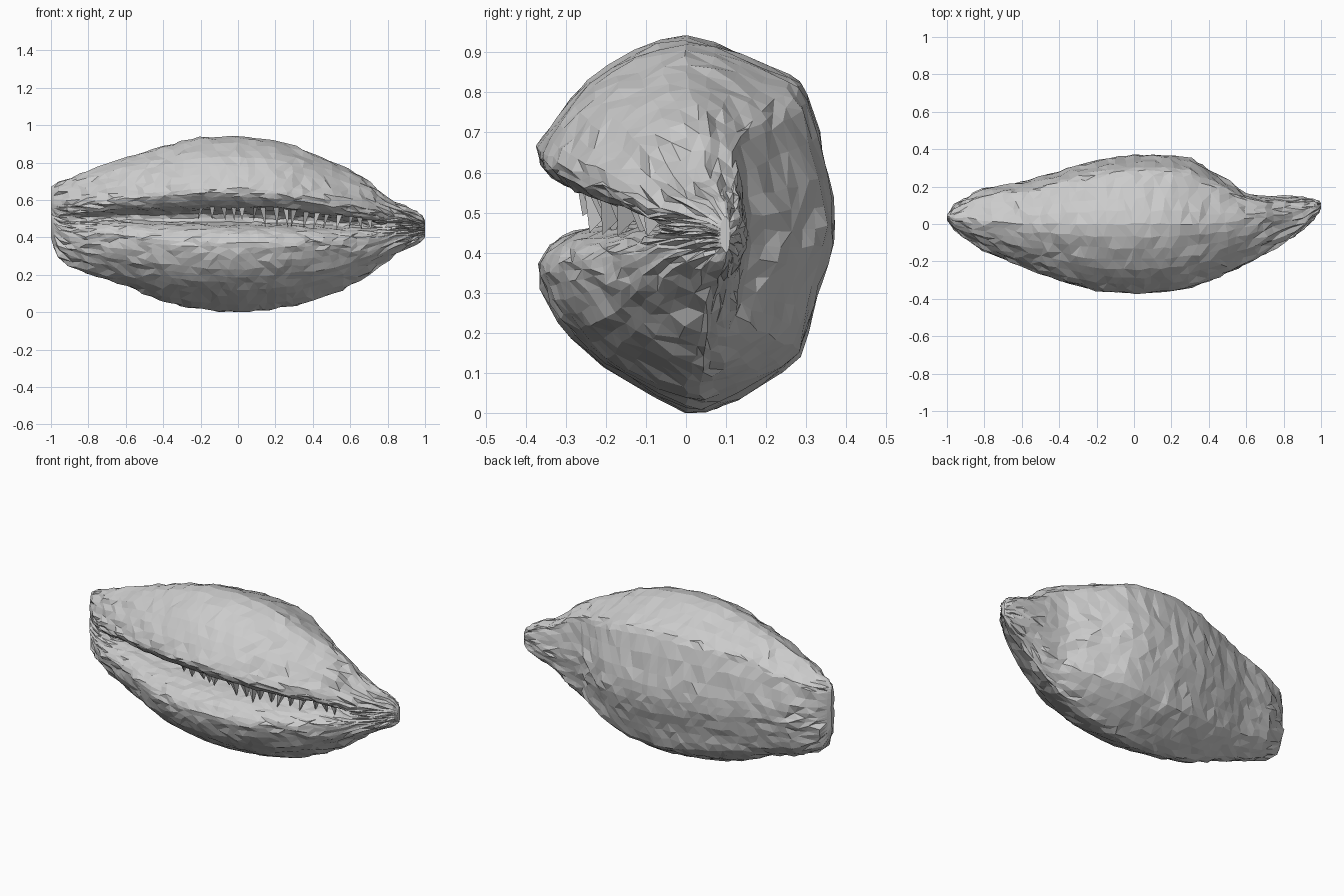
import bpy, bmesh, math, random
from mathutils import Vector

if "Cube" in bpy.data.objects:
    bpy.data.objects.remove(bpy.data.objects["Cube"])

random.seed(4)

# Cross-section of the shell: (y as fraction of half depth, z as fraction of height)
SECTION = [(0, 1), (-.36, .955), (-.66, .88), (-.88, .78), (-1, .70), (-.97, .655), (-.82, .605),
           (-.56, .58), (-.32, .555), (-.30, .51), (-.52, .495), (-.76, .475), (-.92, .44),
           (-1, .39), (-.98, .33), (-.87, .24), (-.68, .16), (-.42, .085), (0, 0), (.22, .012),
           (.5, .07), (.76, .15), (.85, .27), (.95, .39), (1, .5), (.95, .64), (.82, .84),
           (.7, .89), (.38, .95)]
SLOT = range(5, 13)

# Outline read along x: (x, front y, back y, bottom z, top z)
OUTLINE = [(-1, .02, .05, .40, .67), (-.985, .0, .07, .345, .68), (-.95, -.04, .11, .285, .70),
           (-.9, -.08, .14, .25, .72), (-.8, -.14, .19, .205, .755), (-.6, -.225, .225, .14, .83),
           (-.4, -.30, .285, .06, .89), (-.2, -.355, .345, .018, .935), (0, -.37, .37, 0, .945),
           (.2, -.355, .37, .022, .92), (.3, -.335, .35, .04, .89), (.38, -.31, .30, .06, .86),
           (.5, -.26, .235, .10, .81), (.58, -.22, .175, .135, .775), (.62, -.20, .15, .155, .755),
           (.7, -.16, .15, .20, .70), (.78, -.115, .15, .27, .625), (.85, -.07, .148, .315, .585),
           (.92, -.01, .143, .345, .56), (.97, .05, .13, .375, .53), (1, .085, .11, .40, .49)]
CENTER = [(-1, .04), (-.6, 0), (.4, 0), (.8, .05), (1, .1)]


def lerp_table(table, x, col):
    for a, b in zip(table, table[1:]):
        if x <= b[0]:
            t = (x - a[0]) / (b[0] - a[0])
            return a[col] + (b[col] - a[col]) * t
    return table[-1][col]


def smooth_loop(points, steps):
    """Catmull-Rom resampling of a closed profile."""
    out, n = [], len(points)
    for i in range(n):
        p = [Vector(points[(i + k) % n]) for k in (-1, 0, 1, 2)]
        for s in range(steps):
            t = s / steps
            out.append(.5 * (2 * p[1] + (p[2] - p[0]) * t
                             + (2 * p[0] - 5 * p[1] + 4 * p[2] - p[3]) * t * t
                             + (3 * p[1] - p[0] - 3 * p[2] + p[3]) * t ** 3))
    return out


def place(x, u, v):
    """Map a normalised section point to the shell at x."""
    yf, yb, zb, zt = (lerp_table(OUTLINE, x, c) for c in (1, 2, 3, 4))
    yc = lerp_table(CENTER, x, 1)
    y = yc + u * (yb - yc if u > 0 else yc - yf)
    return Vector((x, y, zb + v * (zt - zb)))


def section_at(x):
    # The mouth slot closes toward the pointed tip and is shallower at the blunt end
    fill = min(1, max(0, (x - .70) / .16))
    fill = max(fill, .5 * min(1, max(0, (-.6 - x) / .4)))
    pts = [(u + (-.97 - u) * fill, v) if i in SLOT else (u, v)
           for i, (u, v) in enumerate(SECTION)]
    return smooth_loop(pts, 2)


def finish(name, bm):
    bmesh.ops.recalc_face_normals(bm, faces=bm.faces)
    mesh = bpy.data.meshes.new(name)
    bm.to_mesh(mesh)
    bm.free()
    obj = bpy.data.objects.new(name, mesh)
    bpy.context.collection.objects.link(obj)
    return obj


# Shell body: faceted loft along x
bm = bmesh.new()
xs = [-1, -.985] + [-.95 + .05 * i for i in range(39)] + [.975, 1]
rings = []
for x in xs:
    ring = []
    for p in section_at(x):
        co = place(x, p.x, p.y)
        if abs(x) < .98:
            j = .006
            co += Vector((random.uniform(-.016, .016), random.uniform(-j, j), random.uniform(-j, j)))
        co.z = max(0, co.z)
        ring.append(bm.verts.new(co))
    rings.append(ring)
for a, b in zip(rings, rings[1:]):
    n = len(a)
    for i in range(n):
        k = (i + 1) % n
        bm.faces.new((a[i], a[k], b[k], b[i]))
for ring in (rings[0], rings[-1]):
    c = bm.verts.new(sum((v.co for v in ring), Vector()) / len(ring))
    for i in range(len(ring)):
        bm.faces.new((ring[i], ring[(i + 1) % len(ring)], c))
bmesh.ops.triangulate(bm, faces=bm.faces, quad_method='SHORT_EDGE')
finish("shell_body", bm)

# Teeth: thin three-sided spikes hanging from the upper lip into the slot
bm = bmesh.new()
for i in range(17):
    x = -.2 + .057 * i + random.uniform(-.012, .012)
    w = random.uniform(.012, .02)
    root = place(x, -.74, .60)
    back = place(x, -.42, .58)
    tip = place(x + random.uniform(-.03, .02), random.uniform(-.72, -.55),
                .48 if x > .1 else .52)
    v = [bm.verts.new(c) for c in (root + Vector((-w, 0, .01)), root + Vector((w, 0, .01)),
                                   back + Vector((0, 0, .01)), tip)]
    for f in ((0, 1, 2), (0, 1, 3), (1, 2, 3), (2, 0, 3)):
        bm.faces.new([v[k] for k in f])
finish("lip_teeth", bm)
